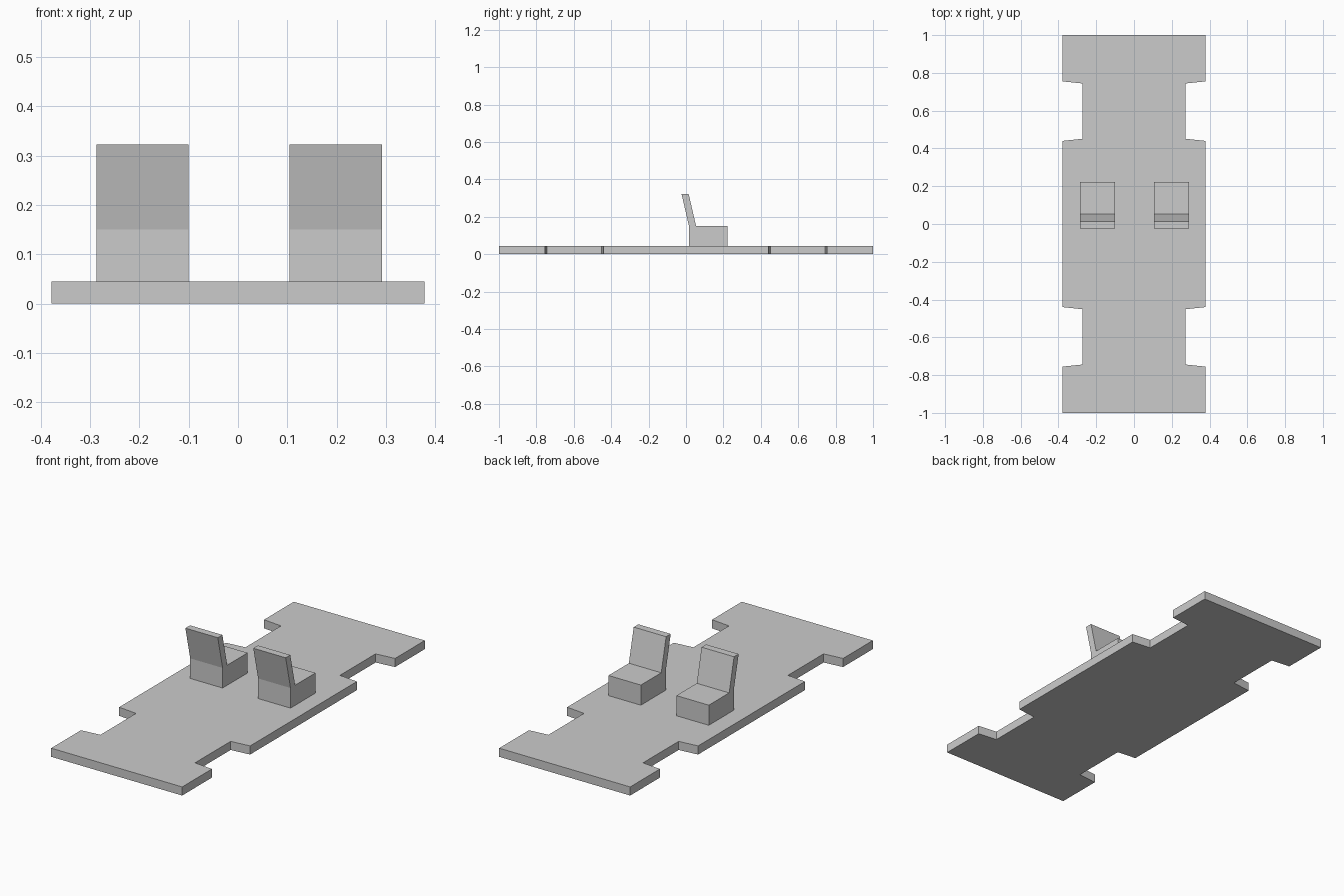
import bpy
import bmesh
from mathutils import Vector

if "Cube" in bpy.data.objects:
    bpy.data.objects.remove(bpy.data.objects["Cube"])


def prism(name, outline, offset):
    """Extrude a flat closed outline along an offset vector."""
    bm = bmesh.new()
    face = bm.faces.new([bm.verts.new(p) for p in outline])
    ext = bmesh.ops.extrude_face_region(bm, geom=[face])
    verts = [g for g in ext["geom"] if isinstance(g, bmesh.types.BMVert)]
    bmesh.ops.translate(bm, verts=verts, vec=Vector(offset))
    bmesh.ops.recalc_face_normals(bm, faces=bm.faces)
    mesh = bpy.data.meshes.new(name)
    bm.to_mesh(mesh)
    bm.free()
    obj = bpy.data.objects.new(name, mesh)
    bpy.context.collection.objects.link(obj)
    return obj


FLOOR_TOP = 0.045

# Floor pan with four flared wheel notches: right edge, then mirrored to the left
quarter = [(0.378, 0.44), (0.273, 0.451), (0.273, 0.744), (0.378, 0.755), (0.378, 1.0)]
right = [(x, -y) for x, y in reversed(quarter)] + quarter
left = [(-x, y) for x, y in reversed(right)]
prism("floor_pan", [(x, y, 0) for x, y in right + left], (0, 0, FLOOR_TOP))

# Seats: L-shaped side profile (y, z) with a raked backrest
profile = [(0.016, FLOOR_TOP), (0.222, FLOOR_TOP), (0.222, 0.15), (0.054, 0.15),
           (0.014, 0.323), (-0.024, 0.323), (0.016, 0.15)]
for name, x0 in (("left_seat", -0.287), ("right_seat", 0.105)):
    prism(name, [(x0, y, z) for y, z in profile], (0.187, 0, 0))
